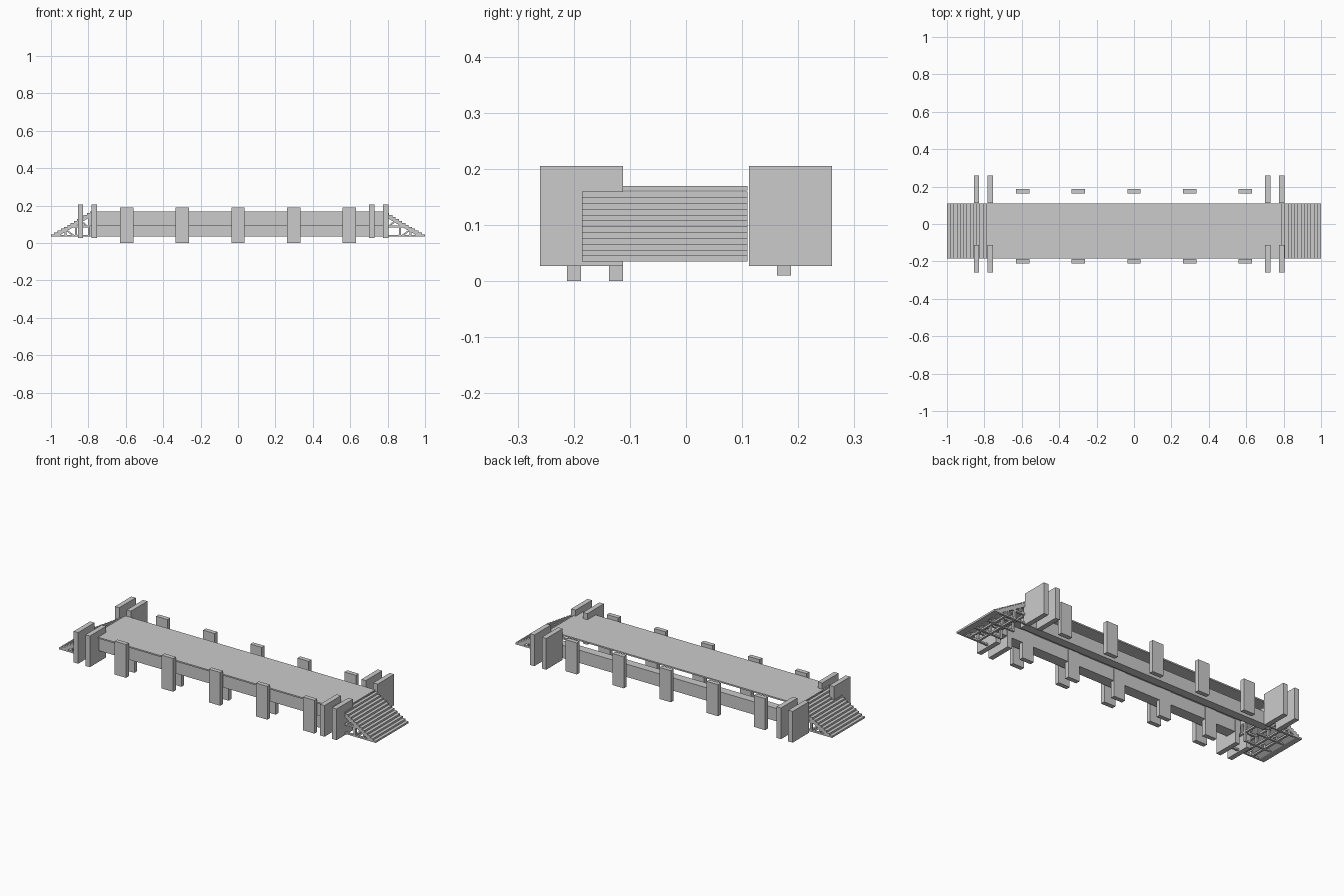
import bpy, bmesh


def box(name, x0, x1, y0, y1, z0, z1):
    prism(name, [(x0, z0), (x1, z0), (x1, z1), (x0, z1)], y0, y1)


def prism(name, profile, y0, y1):
    """Extrude an x-z outline from y0 to y1."""
    bm = bmesh.new()
    face = bm.faces.new([bm.verts.new((x, y0, z)) for x, z in profile])
    ext = bmesh.ops.extrude_face_region(bm, geom=[face])
    moved = [v for v in ext["geom"] if isinstance(v, bmesh.types.BMVert)]
    bmesh.ops.translate(bm, verts=moved, vec=(0, y1 - y0, 0))
    bmesh.ops.recalc_face_normals(bm, faces=bm.faces)
    mesh = bpy.data.meshes.new(name)
    bm.to_mesh(mesh)
    bm.free()
    bpy.context.collection.objects.link(bpy.data.objects.new(name, mesh))


Y0, Y1 = -0.185, 0.11

# Walkway deck and its two long beams
box("deck", -0.79, 0.79, Y0, Y1, 0.162, 0.17)
box("front_beam", -0.79, 0.79, -0.178, -0.115, 0.09, 0.162)
box("back_beam", -0.79, 0.79, 0.06, 0.108, 0.035, 0.108)

# Regularly spaced posts
for i in range(5):
    x = -0.595 + i * 0.2975
    a, b = x - 0.036, x + 0.036
    box("front_post", a, b, -0.212, -0.187, 0, 0.19)
    box("inner_post", a, b, -0.137, -0.112, 0, 0.162)
    box("back_post", a, b, 0.162, 0.187, 0.01, 0.19)

# Paired upright panels at each end
for x in (-0.842, -0.768, 0.715, 0.79):
    box("front_panel", x - 0.014, x + 0.014, -0.26, -0.112, 0.027, 0.205)
    box("back_panel", x - 0.014, x + 0.014, 0.112, 0.26, 0.027, 0.205)

# Stairs with a truss underneath, at both ends
N = 12
DX, DZ = 0.21 / N, 0.125 / N
for s in (-1, 1):
    outline = []
    for i in range(N):
        z = 0.16 - i * DZ
        outline += [(0.79 + i * DX, z), (0.79 + (i + 1) * DX, z)]
    outline += [(1.0, 0.035), (0.965, 0.035), (0.79, 0.139)]
    prism("stair_treads", [(s * x, z) for x, z in outline], Y0, Y1)

    for k in range(4):
        y = Y0 + k * (Y1 - Y0 - 0.012) / 3
        ribs = {
            "rib_base": [(0.79, 0.035), (0.97, 0.035), (0.955, 0.044), (0.79, 0.044)],
            "rib_tie": [(0.79, 0.084), (0.89, 0.084), (0.878, 0.094), (0.79, 0.094)],
            "rib_upright": [(0.86, 0.035), (0.872, 0.035), (0.872, 0.1), (0.86, 0.1)],
            "rib_inner_upright": [(0.79, 0.035), (0.802, 0.035), (0.802, 0.14), (0.79, 0.14)],
            "rib_brace": [(0.872, 0.04), (0.884, 0.04), (0.925, 0.068), (0.915, 0.073)],
            "rib_upper_brace": [(0.8, 0.09), (0.812, 0.09), (0.845, 0.114), (0.835, 0.12)],
            "rib_short_upright": [(0.918, 0.035), (0.928, 0.035), (0.928, 0.066), (0.918, 0.07)],
        }
        for name, pts in ribs.items():
            prism(name, [(s * x, z) for x, z in pts], y, y + 0.012)

    # Cross bars tying the ribs together
    for x, z in ((0.865, 0.035), (0.92, 0.035), (0.865, 0.084), (0.796, 0.084)):
        a, b = sorted((s * (x - 0.006), s * (x + 0.006)))
        box("stair_cross_bar", a, b, Y0, Y1, z, z + 0.01)
